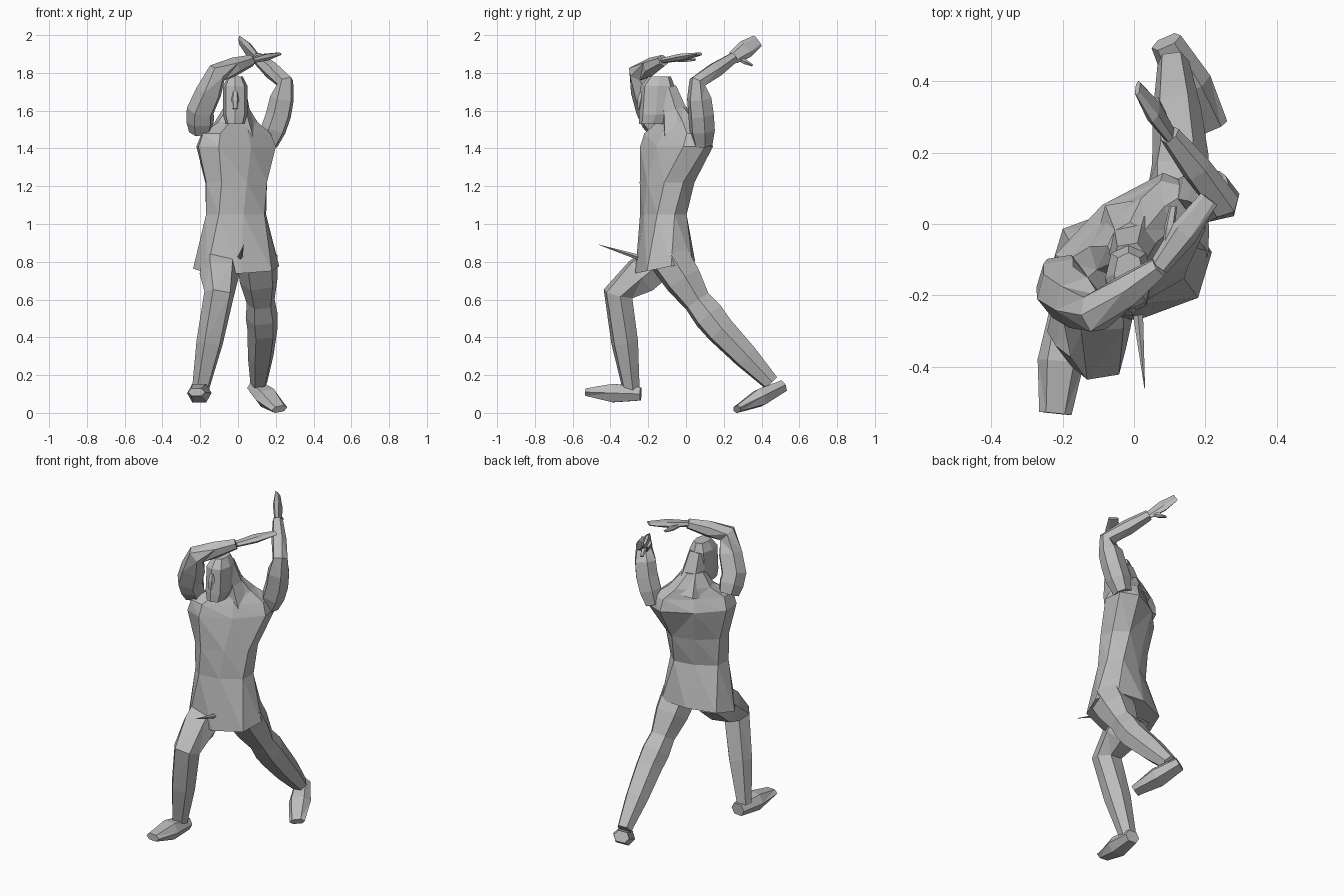
import bpy
import bmesh
import math
from mathutils import Vector

cube = bpy.data.objects.get("Cube")
if cube:
    bpy.data.objects.remove(cube, do_unlink=True)

# One plain clay colour for the whole figure
clay = bpy.data.materials.new("clay_grey")
clay.use_nodes = True
clay.diffuse_color = (0.5, 0.5, 0.5, 1)
clay.node_tree.nodes["Principled BSDF"].inputs["Base Color"].default_value = clay.diffuse_color


def ring(center, u, v, sides):
    """Points of a slightly squared cross-section spanned by the half axes u and v."""
    points = []
    for i in range(sides):
        angle = math.tau * i / sides
        c, s = math.cos(angle), math.sin(angle)
        c = math.copysign(abs(c) ** 0.8, c)
        s = math.copysign(abs(s) ** 0.8, s)
        points.append(center + u * c + v * s)
    return points


def loft(name, rings):
    """Skin a row of rings, close both ends and keep the faces flat."""
    bm = bmesh.new()
    loops = [[bm.verts.new(point) for point in points] for points in rings]
    sides = len(loops[0])
    for low, high in zip(loops, loops[1:]):
        for i in range(sides):
            j = (i + 1) % sides
            bm.faces.new((low[i], low[j], high[j], high[i]))
    bm.faces.new(loops[0])
    bm.faces.new(loops[-1])
    bmesh.ops.triangulate(bm, faces=bm.faces[:])
    bmesh.ops.recalc_face_normals(bm, faces=bm.faces[:])
    mesh = bpy.data.meshes.new(name)
    bm.to_mesh(mesh)
    bm.free()
    mesh.materials.append(clay)
    bpy.context.collection.objects.link(bpy.data.objects.new(name, mesh))


def across(along, side):
    """Two unit axes square to a direction, the first one closest to side."""
    along = along.normalized()
    u = Vector(side)
    u = (u - along * u.dot(along)).normalized()
    return u, along.cross(u)


def limb(name, joints, swell, sides=6):
    """Tube through joints (x, y, z, radius) with a muscle swelling between them."""
    stations = [Vector(joints[0])]
    for start, end in zip(joints, joints[1:]):
        middle = (Vector(start) + Vector(end)) / 2
        middle.w *= swell
        stations += [middle, Vector(end)]
    rings = []
    for i, station in enumerate(stations):
        before = stations[max(i - 1, 0)]
        after = stations[min(i + 1, len(stations) - 1)]
        u, v = across((after - before).to_3d(), (1, 0.2, 0))
        rings.append(ring(station.to_3d(), u * station.w, v * station.w, sides))
    loft(name, rings)


def paddle(name, start, tip, wide, thick, side=(1, 0, 0)):
    """Flat piece for hands and feet: widest in the middle, thin at the tip."""
    start, tip = Vector(start), Vector(tip)
    u, v = across(tip - start, side)
    shape = ((0, 0.7, 0.7), (0.5, 1, 1), (1, 0.7, 0.4))
    loft(name, [ring(start.lerp(tip, t), u * wide * a, v * thick * b, 6)
                for t, a, b in shape])


def stack(name, x, stations, turn, hem_slope=0):
    """Upright body of stations (z, y, half width, half depth), twisted by a turn rule."""
    rings = []
    for z, y, wide, deep in stations:
        angle = turn(z)
        u = Vector((math.cos(angle), math.sin(angle), 0))
        v = Vector((-u.y, u.x, 0))
        rings.append(ring(Vector((x, y, z)), u * wide, v * deep, 8))
    # The lowest ring rises towards the back
    for point in rings[0]:
        point.z += (point.y - stations[0][1]) * hem_slope
    loft(name, rings)


# Tunic: flared hem, narrow waist and a chest that twists more with height
stack("tunic", -0.01, [
    (0.77, -0.11, 0.23, 0.16),
    (1.05, -0.12, 0.17, 0.11),
    (1.22, -0.1, 0.18, 0.12),
    (1.41, -0.05, 0.25, 0.13),
    (1.48, -0.05, 0.23, 0.1),
    (1.54, -0.04, 0.13, 0.08),
    (1.62, -0.06, 0.06, 0.06),
], turn=lambda z: 0.8 * (z - 0.6), hem_slope=0.2)

# Neck sloping forward out of the shoulders
limb("neck", [(0, -0.03, 1.48, 0.11), (-0.01, -0.1, 1.72, 0.05)], swell=0.85)

# Head with a bearded jaw, flat crown and nose
stack("head", -0.015, [
    (1.53, -0.18, 0.05, 0.07),
    (1.58, -0.16, 0.065, 0.09),
    (1.73, -0.15, 0.065, 0.09),
    (1.78, -0.14, 0.04, 0.06),
], turn=lambda z: 0)
paddle("nose", (-0.015, -0.23, 1.7), (-0.015, -0.25, 1.61), wide=0.02, thick=0.02)

# Left arm reaching up and back
limb("left_arm", [
    (0.16, 0.09, 1.42, 0.05),
    (0.215, 0.08, 1.58, 0.068),
    (0.25, 0.06, 1.75, 0.045),
    (0.1, 0.25, 1.88, 0.03),
], swell=1.15)
paddle("left_hand", (0.1, 0.25, 1.88), (0.01, 0.38, 1.97), 0.05, 0.02, side=(0, -1, 1))
paddle("left_thumb", (0.09, 0.27, 1.88), (0.06, 0.35, 1.84), 0.015, 0.015)

# Right arm folded across above the head
limb("right_arm", [
    (-0.2, -0.14, 1.49, 0.06),
    (-0.2, -0.19, 1.6, 0.075),
    (-0.11, -0.25, 1.8, 0.055),
    (0.07, -0.12, 1.865, 0.03),
], swell=1.1)
paddle("right_hand", (0.07, -0.12, 1.865), (0.21, 0.07, 1.9), 0.04, 0.02, side=(1, -1, 0))
paddle("right_thumb", (0.09, -0.07, 1.87), (0.11, 0.05, 1.87), 0.015, 0.015)

# Right leg stepping forward with a bent knee
limb("right_leg", [
    (-0.1, -0.12, 0.82, 0.1),
    (-0.1, -0.36, 0.63, 0.08),
    (-0.2, -0.29, 0.12, 0.045),
], swell=1.15)
paddle("right_foot", (-0.19, -0.24, 0.1), (-0.22, -0.53, 0.11), 0.065, 0.055)

# Left leg stretched out behind, bent slightly at the knee
limb("left_leg", [
    (0.1, -0.09, 0.82, 0.11),
    (0.12, 0.06, 0.59, 0.075),
    (0.13, 0.18, 0.44, 0.08),
    (0.11, 0.45, 0.16, 0.045),
], swell=1.1)
paddle("left_foot", (0.09, 0.51, 0.14), (0.22, 0.27, 0.02), 0.065, 0.05)

# Thin spike projecting from the front of the tunic
limb("front_spike", [(0.01, -0.24, 0.82, 0.015), (0.03, -0.46, 0.89, 0.001)], swell=1, sides=4)
